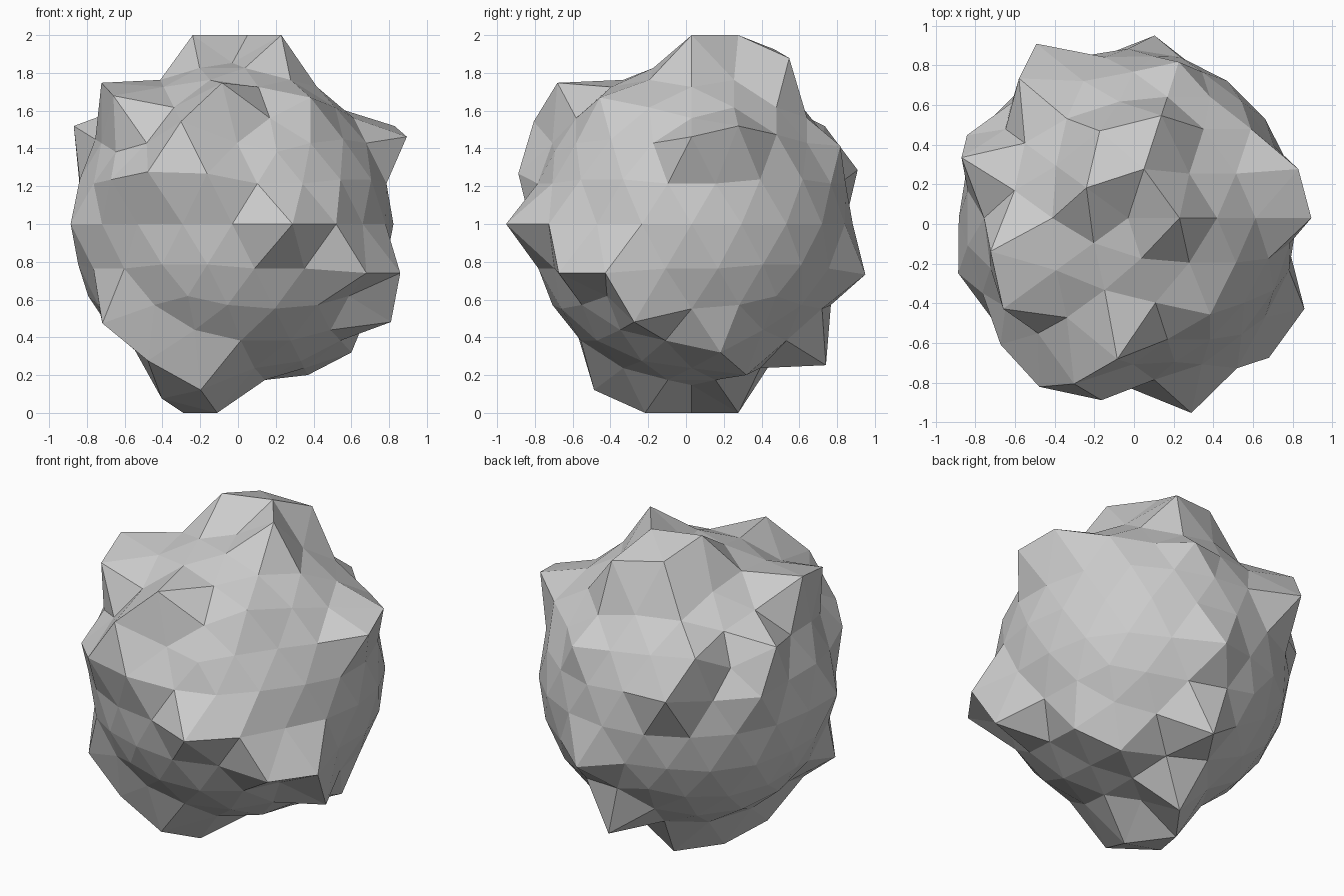
import bpy, bmesh, math
from mathutils import Vector

if "Cube" in bpy.data.objects:
    bpy.data.objects.remove(bpy.data.objects["Cube"])

CENTRE = Vector((-0.03, 0.03, 1.0))
BASE, PEAK = 0.853, 1.033

# Full-height lumps: elevation row -> azimuths (degrees)
peaks = {
    75: [0, 72, 144],
    60: [72, 108],
    44: [193.6, 216, 265.6],
    29: [0, 16, 128, 160, 252],
    15: [117.7],
    0: [288],
    -15: [315.2, 332.8],
    -29: [340],
    -44: [85.6],
    -60: [216, 252],
    -75: [108, 180, 252],
}
# Partial lumps: (elevation, azimuth, radius)
partial = [
    (15, 242.3, 1.0), (15, 261.7, 0.965), (15, 152.8, 0.943),
    (15, 224.8, 0.935), (0, 306, 0.935), (0, 198, 0.9),
    (29, 72, 0.925), (29, 36, 0.9), (44, 310.4, 0.925),
    (-15, 81.7, 0.967), (-29, 216, 1.0), (-44, 229.6, 1.0),
    (-44, 13.6, 0.94), (-60, 36, 0.94),
]


def direction(elev, azim):
    e, a = math.radians(elev), math.radians(azim)
    return Vector((math.cos(e) * math.cos(a), math.cos(e) * math.sin(a), math.sin(e)))


# Faceted sphere body
bm = bmesh.new()
bmesh.ops.create_icosphere(bm, subdivisions=3, radius=1.0)
dirs = [(v, v.co.normalized()) for v in bm.verts]
for v, d in dirs:
    v.co = d * BASE


def raise_lump(elev, azim, radius):
    target = direction(elev, azim)
    v, d = max(dirs, key=lambda p: p[1].dot(target))
    v.co = d * radius


for elev, azims in peaks.items():
    for azim in azims:
        raise_lump(elev, azim, PEAK)
for lump in partial:
    raise_lump(*lump)

bmesh.ops.translate(bm, verts=bm.verts, vec=CENTRE)
mesh = bpy.data.meshes.new("boulder")
bm.to_mesh(mesh)
bm.free()
boulder = bpy.data.objects.new("boulder", mesh)
bpy.context.collection.objects.link(boulder)
